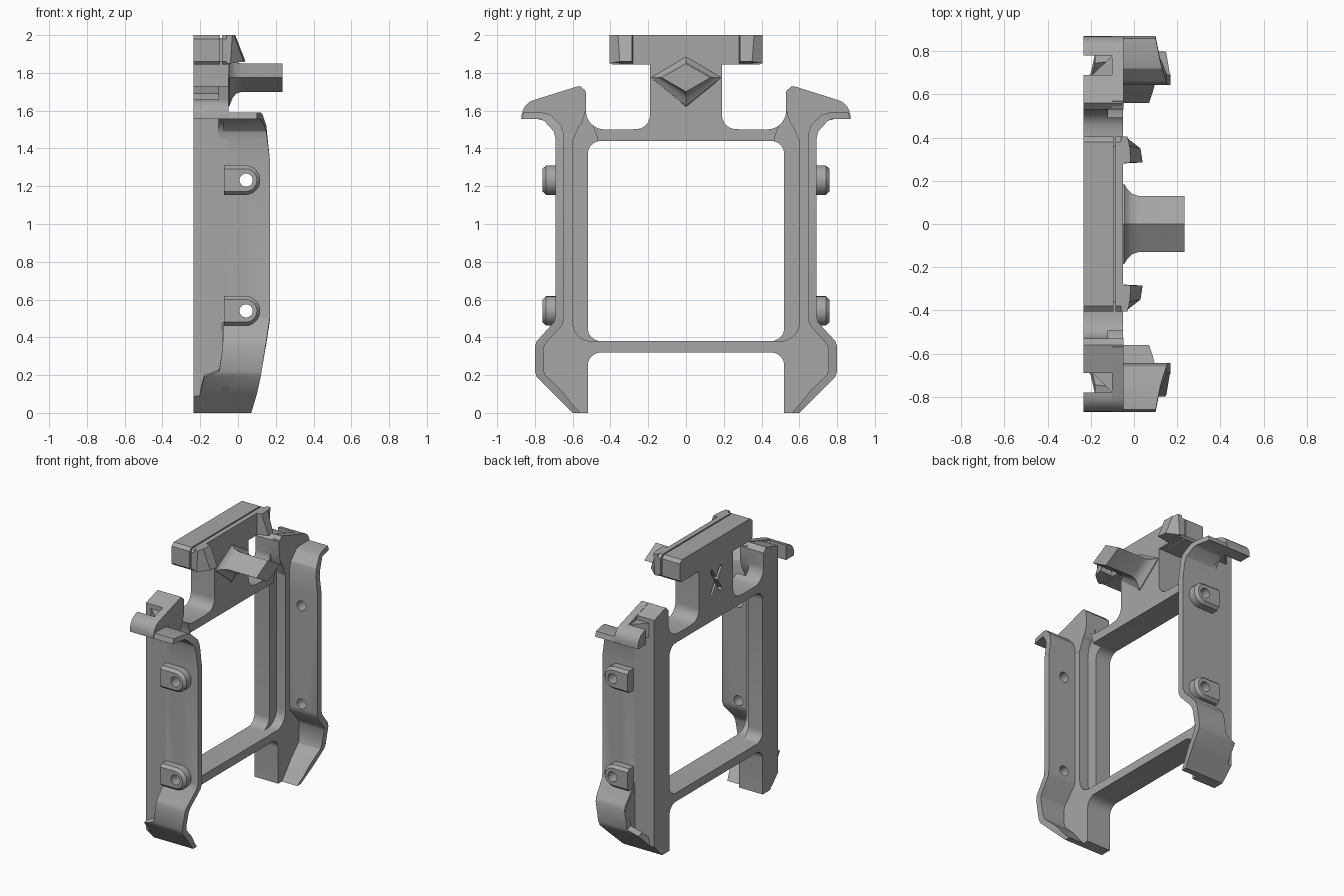
import bpy, bmesh, math

cube = bpy.data.objects.get("Cube")
if cube:
    bpy.data.objects.remove(cube, do_unlink=True)

grey = bpy.data.materials.new("plain grey")
grey.use_nodes = True
colour = (0.38, 0.38, 0.38, 1)
grey.diffuse_color = colour
grey.node_tree.nodes["Principled BSDF"].inputs["Base Color"].default_value = colour


def loft(name, rings, mirror=False):
    """Skin a closed solid through equal-sized rings of points."""
    bm = bmesh.new()
    loops = [[bm.verts.new(p) for p in ring] for ring in rings]
    n = len(loops[0])
    for a, b in zip(loops, loops[1:]):
        for i in range(n):
            j = (i + 1) % n
            bm.faces.new((a[i], a[j], b[j], b[i]))
    bm.faces.new(loops[0][::-1])
    bm.faces.new(loops[-1])
    bmesh.ops.recalc_face_normals(bm, faces=bm.faces)
    mesh = bpy.data.meshes.new(name)
    bm.to_mesh(mesh)
    bm.free()
    mesh.materials.append(grey)
    obj = bpy.data.objects.new(name, mesh)
    bpy.context.collection.objects.link(obj)
    if mirror:
        mod = obj.modifiers.new("mirror", 'MIRROR')
        mod.use_axis = (False, True, False)
    return obj


def prism(name, profile, x0, x1, mirror=False):
    """Extrude a (y, z) profile along x."""
    return loft(name, [[(x, y, z) for y, z in profile] for x in (x0, x1)], mirror)


def both(half):
    """Close a half profile by reflecting it in y."""
    return half + [(-y, z) for y, z in reversed(half)]


def arc(cx, cy, r, start, end, steps=8):
    angles = [math.radians(start + (end - start) * i / steps) for i in range(steps + 1)]
    return [(cx + r * math.cos(a), cy + r * math.sin(a)) for a in angles]


def cut(obj, *cutters):
    bpy.context.view_layer.objects.active = obj
    for cutter in cutters:
        mod = obj.modifiers.new("cut", 'BOOLEAN')
        mod.operation = 'DIFFERENCE'
        mod.solver = 'EXACT'
        mod.object = cutter
        # keep the mirror after the cuts
        obj.modifiers.move(len(obj.modifiers) - 1, 0)
        bpy.ops.object.modifier_apply(modifier=mod.name)
        bpy.data.objects.remove(cutter, do_unlink=True)


BACK, FRONT = -0.235, -0.05

# Main frame with neck, side posts and legs
half = ([(0.19, 1.86)] + arc(0.27, 1.58, 0.08, 180, 250) + [(0.3, 1.5), (0.43, 1.5)]
        + arc(0.43, 1.6, 0.1, -70, 0)
        + [(0.53, 1.7), (0.56, 1.73), (0.69, 1.69), (0.69, 0.09), (0.6, 0), (0.52, 0)]
        + arc(0.45, 0.25, 0.07, 0, 90))
frame = prism("frame", both(half), BACK, FRONT)
window = prism("window_cutter",
               both(arc(0.45, 0.45, 0.07, -90, 0) + arc(0.45, 1.37, 0.07, 0, 90)), -0.5, 0.5)
recess = ([(0.44, 0.381)] + arc(0.5, 0.48, 0.1, -90, 0) + arc(0.47, 1.43, 0.13, 0, 50)
          + [(0.53, 1.6), (0.5, 1.54), (0.47, 1.46)])
cutters = [window]
for s in (-1, 1):
    cutters.append(prism("recess_cutter", [(s * y, z) for y, z in recess], -0.12, 0.2))
    # crossed slits engraved in the back of the neck
    a = math.radians(45 + s * 12 * s)
    dy, dz = s * 0.1 * math.cos(a), 0.1 * math.sin(a)
    w = 0.009
    cutters.append(prism("slit_cutter", [(dy - s * w, dz + w + 1.71), (dy + s * w, dz - w + 1.71),
                                         (-dy + s * w, -dz - w + 1.71),
                                         (-dy - s * w, -dz + w + 1.71)], -0.3, -0.205))
cut(frame, *cutters)

# Head block in two layers with a fine groove between them
head = both([(0.38, 2.0), (0.405, 1.98), (0.405, 1.86), (0.39, 1.845), (0.19, 1.845)])
prism("head_back", head, BACK, -0.095)
prism("head_front", head, -0.085, FRONT)
prism("head_core", both([(0.36, 1.985), (0.36, 1.86)]), -0.15, -0.06)

# Hooks on the front of the head
loft("head_hook", [
    [(-0.06, 0.405, 1.85), (-0.04, 0.405, 1.85), (-0.03, 0.405, 2.0), (-0.06, 0.405, 2.0)],
    [(-0.06, 0.36, 1.85), (0.03, 0.35, 1.86), (-0.02, 0.36, 2.0), (-0.06, 0.36, 2.0)],
    [(-0.06, 0.28, 1.85), (0.04, 0.285, 1.86), (-0.015, 0.285, 2.0), (-0.06, 0.28, 2.0)],
], True)

# Diamond tongue with a flared root
tongue = []
for x, w, up, down in ((-0.07, 0.19, 0.11, 0.17), (-0.045, 0.185, 0.11, 0.15),
                       (-0.03, 0.16, 0.09, 0.11), (-0.01, 0.14, 0.08, 0.085),
                       (0.02, 0.13, 0.075, 0.075), (0.235, 0.13, 0.075, 0.075)):
    tongue.append([(x, w, 1.775), (x, 0, 1.775 + up), (x, -w, 1.775), (x, 0, 1.775 - down)])
loft("tongue", tongue)

# Side flange: outer y z, inner y z, back x, front x at each station
stations = [
    (0.60, 0.0, 0.56, 0.0, -0.235, 0.07), (0.65, 0.05, 0.605, 0.05, -0.235, 0.085),
    (0.70, 0.1, 0.66, 0.12, -0.2, 0.1), (0.79, 0.19, 0.745, 0.2, -0.18, 0.12),
    (0.80, 0.22, 0.755, 0.23, -0.1, 0.125), (0.80, 0.35, 0.755, 0.34, -0.08, 0.145),
    (0.79, 0.38, 0.745, 0.365, -0.08, 0.15), (0.70, 0.48, 0.655, 0.465, -0.08, 0.165),
    (0.69, 0.51, 0.645, 0.50, -0.08, 0.17), (0.69, 1.33, 0.645, 1.33, -0.08, 0.17),
    (0.69, 1.45, 0.645, 1.47, -0.08, 0.155), (0.70, 1.49, 0.66, 1.52, -0.08, 0.15),
    (0.75, 1.545, 0.72, 1.58, -0.08, 0.13), (0.77, 1.555, 0.76, 1.59, -0.08, 0.12),
    (0.87, 1.555, 0.86, 1.59, -0.08, 0.10)]
flange = loft("side_flange", [[(b, yo, zo), (f, yo, zo), (f, yi, zi), (b, yi, zi)]
                              for yo, zo, yi, zi, b, f in stations], True)

# Lugs on the outside of each flange, drilled through
for label, z in (("lower", 0.54), ("upper", 1.232)):
    rings = []
    for y, r in ((0.66, 0.078), (0.74, 0.078), (0.76, 0.06)):
        rings.append([(x, y, z + d) for x, d in [(-0.075, r), (-0.075, -r)]
                      + arc(0.04, 0, r, -90, 90, 14)])
    lug = loft(label + "_lug", rings, True)
    for part in (lug, flange):
        hole = arc(0.043, z, 0.035, 0, 345, 23)
        cut(part, loft("hole_cutter", [[(x, y, h) for x, h in hole] for y in (0.5, 0.9)]))

# Floor that closes the bulge at the foot of each flange
prism("foot_floor", [(0.6, 0.0), (0.79, 0.19), (0.795, 0.36), (0.68, 0.49), (0.6, 0.49)],
      -0.085, FRONT - 0.001, True)

# Shoulder plate, rear hook and gusset at the top of each post
shoulder = ([(0.6, 1.44), (0.69, 1.44)] + arc(0.79, 1.455, 0.1, 180, 95, 5)
            + [(0.87, 1.555), (0.87, 1.575)] + arc(0.78, 1.57, 0.09, 10, 75, 5)
            + [(0.57, 1.73), (0.535, 1.71), (0.53, 1.6)])
prism("shoulder_plate", shoulder, -0.102, FRONT + 0.001, True)
prism("rear_hook", [(0.78, 1.555), (0.87, 1.555)] + arc(0.78, 1.57, 0.09, 10, 90, 6),
      BACK, -0.1, True)
loft("gusset", [[(-0.2, 0.685, z), (-0.1, 0.685, z), (-0.1, 0.78, z)] for z in (1.56, 1.66)], True)

for obj in bpy.context.collection.objects:
    if obj.type == 'MESH' and grey.name in obj.data.materials:
        bpy.ops.object.select_all(action='DESELECT')
        obj.select_set(True)
        bpy.context.view_layer.objects.active = obj
        bpy.ops.object.shade_smooth_by_angle(angle=math.radians(28))
